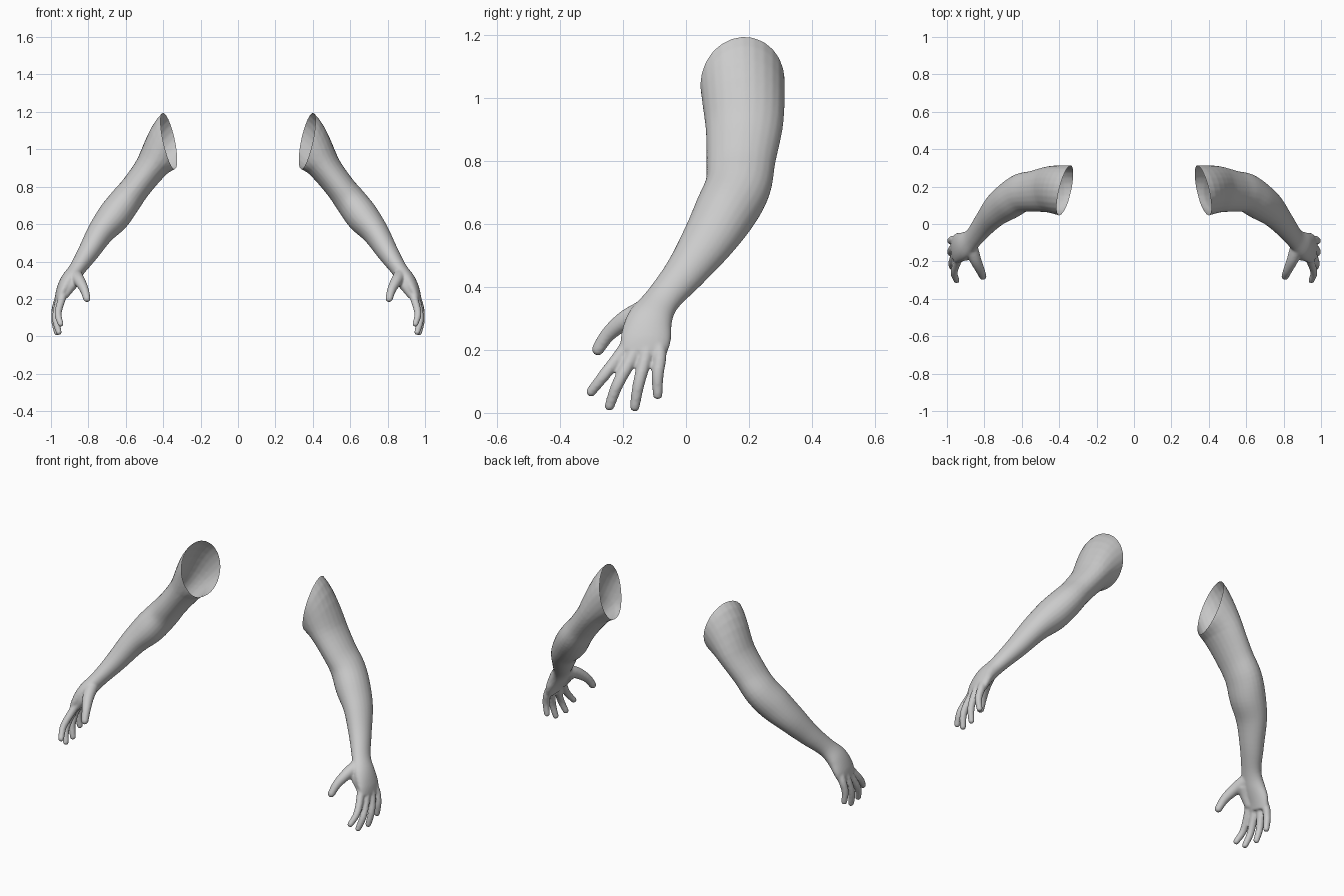
import bpy, bmesh, math
from mathutils import Vector

cube = bpy.data.objects.get("Cube")
if cube:
    bpy.data.objects.remove(cube, do_unlink=True)

SIDES, STEPS = 24, 5
RIM_POINT = Vector((0.37, 0.18, 1.05))
RIM_NORMAL = Vector((0.948, 0.227, -0.209)).normalized()

skin = bpy.data.materials.new("grey_skin")
skin.use_nodes = True
GREY = (0.6, 0.6, 0.6, 1)
skin.diffuse_color = GREY
skin.node_tree.nodes["Principled BSDF"].inputs["Base Color"].default_value = GREY


def spline(rows):
    """Smoothly interpolate rows of x, y, z, thickness, width."""
    out = []
    for i in range(len(rows) - 1):
        a, b, c, d = (rows[min(max(i + k, 0), len(rows) - 1)] for k in (-1, 0, 1, 2))
        for s in range(STEPS):
            t = s / STEPS
            out.append([q + 0.5 * t * (r - p + t * (2 * p - 5 * q + 4 * r - s4 + t * (3 * (q - r) + s4 - p)))
                        for p, q, r, s4 in zip(a, b, c, d)])
    return out + [list(rows[-1])]


def tube(bm, rows, start=None):
    """Closed elliptical tube; start is the direction the first ring faces."""
    rows = spline(rows)
    pts = [Vector(r[:3]) for r in rows]
    rings = []
    for i, row in enumerate(rows):
        t = (pts[min(i + 1, len(pts) - 1)] - pts[max(i - 1, 0)]).normalized()
        if start:
            t = start.lerp(t, min(1, i / STEPS)).normalized()
        v = (Vector((0, 1, 0)) - t * t.y).normalized()
        u = t.cross(v)
        ring = []
        for k in range(SIDES):
            a = math.tau * k / SIDES
            ring.append(pts[i] + v * math.cos(a) * row[4] + u * math.sin(a) * row[3])
        rings.append(ring)
    if start:
        rings.insert(0, [p - start * 0.05 for p in rings[0]])
    loops = [[bm.verts.new(p) for p in ring] for ring in rings]
    for a, b in zip(loops, loops[1:]):
        for k in range(SIDES):
            n = (k + 1) % SIDES
            bm.faces.new((a[k], a[n], b[n], b[k]))
    bm.faces.new(loops[0][::-1])
    bm.faces.new(loops[-1])


def digit(bm, points, radii):
    """Finger with a rounded tip."""
    tube(bm, [(*p, r, r) for p, r in zip(points, radii)])
    ball = bmesh.ops.create_icosphere(bm, subdivisions=3, radius=radii[-1])
    bmesh.ops.translate(bm, verts=ball["verts"], vec=points[-1])


bm = bmesh.new()
# Upper arm, forearm and palm
tube(bm, [
    (*RIM_POINT, 0.150, 0.138),
    (0.45, 0.185, 0.925, 0.092, 0.125),
    (0.54, 0.175, 0.805, 0.079, 0.110),
    (0.605, 0.165, 0.72, 0.085, 0.105),
    (0.667, 0.125, 0.638, 0.088, 0.100),
    (0.735, 0.075, 0.555, 0.072, 0.087),
    (0.80, 0.0, 0.45, 0.057, 0.067),
    (0.86, -0.075, 0.36, 0.044, 0.057),
    (0.907, -0.115, 0.295, 0.044, 0.073),
    (0.94, -0.128, 0.235, 0.035, 0.080),
    (0.957, -0.14, 0.185, 0.024, 0.072)], RIM_NORMAL)

# Fingers: index, middle, ring, little
FINGER = (0.023, 0.021, 0.019, 0.016)
for path in (
    ((0.925, -0.165, 0.25), (0.945, -0.205, 0.19), (0.962, -0.26, 0.12), (0.948, -0.302, 0.067)),
    ((0.94, -0.14, 0.24), (0.962, -0.175, 0.17), (0.974, -0.218, 0.09), (0.958, -0.243, 0.022)),
    ((0.945, -0.115, 0.24), (0.969, -0.13, 0.17), (0.98, -0.151, 0.09), (0.968, -0.163, 0.020)),
    ((0.94, -0.09, 0.24), (0.967, -0.083, 0.18), (0.98, -0.09, 0.12), (0.974, -0.09, 0.058)),
):
    digit(bm, path, FINGER)

# Thumb and the pad joining it to the palm
digit(bm, ((0.872, -0.12, 0.33), (0.848, -0.19, 0.297), (0.822, -0.247, 0.25), (0.808, -0.28, 0.202)),
      (0.036, 0.031, 0.024, 0.020))
digit(bm, ((0.862, -0.15, 0.305), (0.895, -0.165, 0.27), (0.925, -0.175, 0.225)), (0.03, 0.03, 0.024))

mesh = bpy.data.meshes.new("left_arm")
bm.to_mesh(mesh)
bm.free()
left = bpy.data.objects.new("left_arm", mesh)
bpy.context.collection.objects.link(left)

# Fuse the parts into one skin and relax it
remesh = left.modifiers.new("fuse", "REMESH")
remesh.mode = "VOXEL"
remesh.voxel_size = 0.006
relax = left.modifiers.new("relax", "SMOOTH")
relax.factor = 0.5
relax.iterations = 6
graph = bpy.context.evaluated_depsgraph_get()
fused = bpy.data.meshes.new_from_object(left.evaluated_get(graph))
left.modifiers.clear()

# Cut the shoulder open, then make both arms
bm = bmesh.new()
bm.from_mesh(fused)
bmesh.ops.bisect_plane(bm, geom=bm.verts[:] + bm.edges[:] + bm.faces[:], plane_co=RIM_POINT,
                       plane_no=RIM_NORMAL, clear_inner=True)
for face in bm.faces:
    face.smooth = True
    face.material_index = 0
bm.to_mesh(mesh)
bmesh.ops.scale(bm, verts=bm.verts, vec=(-1, 1, 1))
bmesh.ops.reverse_faces(bm, faces=bm.faces)
other = bpy.data.meshes.new("right_arm")
bm.to_mesh(other)
bm.free()
bpy.data.meshes.remove(fused)
right = bpy.data.objects.new("right_arm", other)
bpy.context.collection.objects.link(right)
for data in (mesh, other):
    data.materials.clear()
    data.materials.append(skin)
